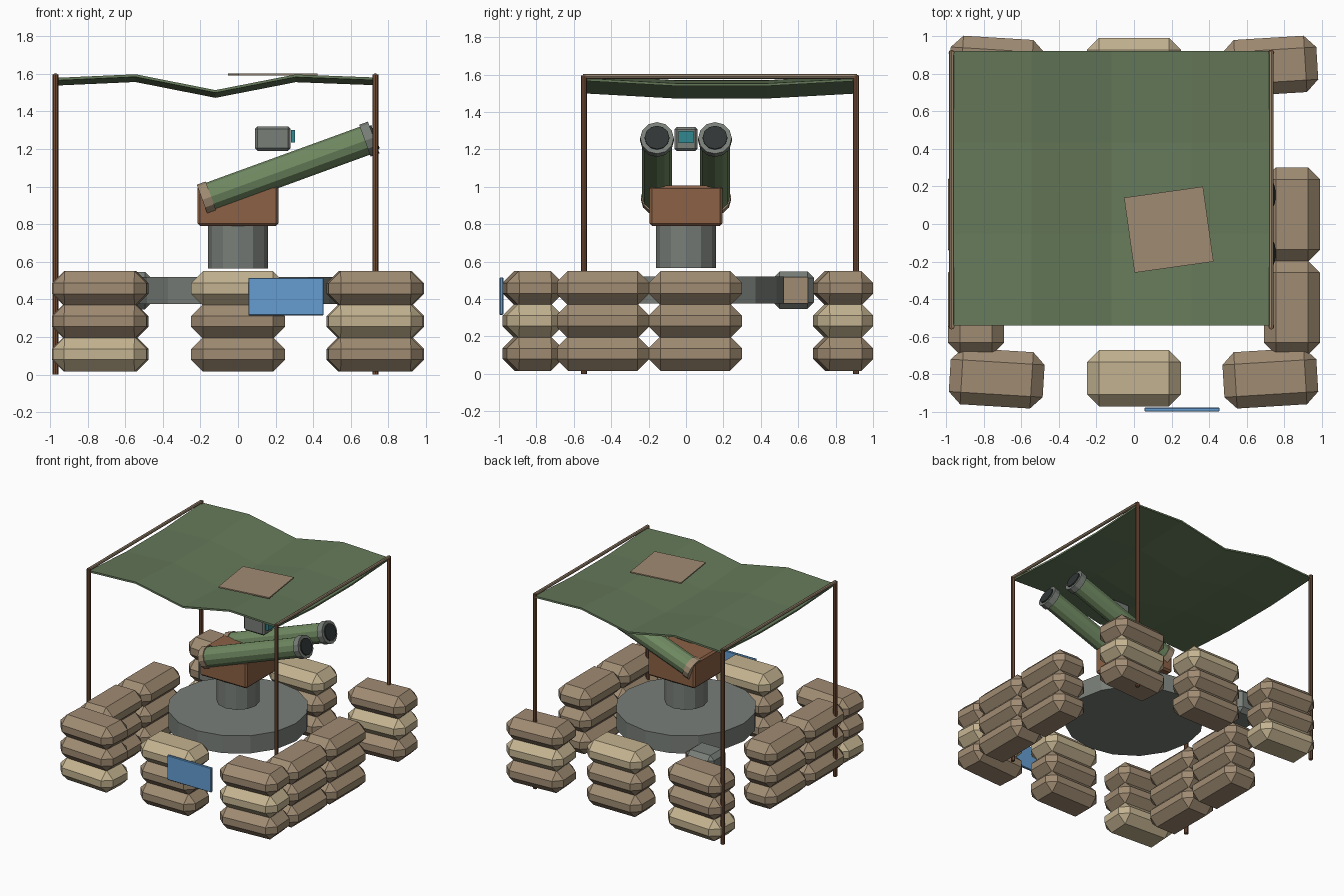
import bpy, bmesh, math
from mathutils import Matrix, Vector

if "Cube" in bpy.data.objects:
    bpy.data.objects.remove(bpy.data.objects["Cube"])


def mat(name, r, g, b):
    m = bpy.data.materials.new(name)
    m.diffuse_color = (r, g, b, 1)
    m.use_nodes = True
    m.node_tree.nodes["Principled BSDF"].inputs["Base Color"].default_value = m.diffuse_color
    return m


CANVAS = mat("canvas_green", 0.13, 0.19, 0.10)
TUBE = mat("tube_green", 0.16, 0.25, 0.12)
TAN = mat("tan", 0.35, 0.26, 0.17)
LIGHT = mat("light_tan", 0.55, 0.45, 0.28)
RUST = mat("rust_brown", 0.26, 0.12, 0.06)
WOOD = mat("post_brown", 0.17, 0.075, 0.04)
STEEL = mat("steel", 0.19, 0.21, 0.19)
DARK = mat("bore_dark", 0.03, 0.035, 0.035)
BLUE = mat("panel_blue", 0.13, 0.34, 0.65)
TEAL = mat("lens_teal", 0.03, 0.25, 0.28)


def finish(name, bm, material):
    me = bpy.data.meshes.new(name)
    bm.to_mesh(me)
    bm.free()
    ob = bpy.data.objects.new(name, me)
    me.materials.append(material)
    bpy.context.collection.objects.link(ob)
    return ob


def box(name, center, size, material, bevel=0, rot=0):
    bm = bmesh.new()
    bmesh.ops.create_cube(bm, size=1, matrix=Matrix.Diagonal((*size, 1)))
    if bevel:
        bmesh.ops.bevel(bm, geom=bm.edges[:], offset=bevel, segments=1, affect='EDGES')
    ob = finish(name, bm, material)
    ob.location = center
    ob.rotation_euler.z = math.radians(rot)
    return ob


def rod(name, a, b, radius, material, sides=12):
    a, b = Vector(a), Vector(b)
    bm = bmesh.new()
    bmesh.ops.create_cone(bm, cap_ends=True, segments=sides, radius1=radius,
                          radius2=radius, depth=(b - a).length)
    ob = finish(name, bm, material)
    ob.location = (a + b) / 2
    ob.rotation_mode = 'QUATERNION'
    ob.rotation_quaternion = (b - a).to_track_quat('Z', 'Y')
    return ob


# sandbag wall: stacks as x, y, rotation, light layer (-1 for none)
stacks = [(-0.84, -0.445, 90, -1), (-0.84, 0.05, 90, -1),
          (0.84, -0.445, 90, -1), (0.84, 0.05, 90, -1)]
for y in (-0.82, 0.84):
    stacks += [(-0.73, y, -3.5, 0), (0, y, 0, 2), (0.725, y, 3.5, 1)]
for x, y, rot, light in stacks:
    for layer in range(3):
        box("sandbag", (x, y, 0.108 + 0.175 * layer), (0.50, 0.30, 0.184),
            LIGHT if layer == light else TAN, 0.064, rot)

# canopy posts and side rails
for x in (-0.97, 0.73):
    for y in (-0.545, 0.91):
        rod("canopy_post", (x, y, 0), (x, y, 1.595), 0.016, WOOD, 8)
    rod("canopy_rail", (x, -0.55, 1.59), (x, 0.915, 1.59), 0.013, TAN, 8)

# sagging canopy cloth
bm = bmesh.new()
rows = []
for j in range(4):
    sag = 0.027 if j in (1, 2) else 0
    y = -0.54 + 1.46 * j / 3
    rows.append([bm.verts.new((-0.97 + 0.425 * i, y, z - sag))
                 for i, z in enumerate((1.578, 1.597, 1.513, 1.596, 1.58))])
for lo, hi in zip(rows, rows[1:]):
    for i in range(4):
        bm.faces.new((lo[i], lo[i + 1], hi[i + 1], hi[i]))
canopy = finish("canopy_cloth", bm, CANVAS)
mod = canopy.modifiers.new("thickness", 'SOLIDIFY')
mod.thickness = 0.014
mod.offset = -1
box("canopy_patch", (0.185, -0.03, 1.595), (0.424, 0.403, 0.01), TAN, 0, 8)

# turntable, column and mount head
rod("turntable", (0, 0, 0.375), (0, 0, 0.52), 0.525, STEEL, 16)
rod("column", (0, 0, 0.565), (0, 0, 0.80), 0.16, STEEL, 12)
box("mount_head", (0, 0, 0.898), (0.43, 0.39, 0.216), RUST, 0.014)

# twin launch tubes with collars and bores
axis = Vector((math.cos(math.radians(20)), 0, math.sin(math.radians(20))))
for y in (-0.155, 0.155):
    mid = Vector((0.266, y, 1.095))

    def along(name, a, b, radius, material):
        rod(name, mid + axis * a, mid + axis * b, radius, material, 12)

    along("launch_tube", -0.475, 0.475, 0.079, TUBE)
    along("rear_collar", -0.485, -0.435, 0.086, TAN)
    along("muzzle_collar", 0.435, 0.485, 0.09, STEEL)
    along("tube_bore", 0.46, 0.495, 0.066, DARK)

# sight
box("sight_body", (0.185, 0, 1.255), (0.19, 0.125, 0.13), STEEL, 0.014)
box("sight_lens", (0.292, 0, 1.267), (0.02, 0.078, 0.065), TEAL)

# equipment box behind the turntable
box("equipment_box", (-0.585, 0.575, 0.447), (0.25, 0.22, 0.20), STEEL, 0.035)
box("equipment_box_end", (-0.462, 0.575, 0.447), (0.015, 0.155, 0.14), TAN)

# blue panel on the front wall
box("front_panel", (0.255, -0.987, 0.415), (0.40, 0.02, 0.20), BLUE, 0.004)
